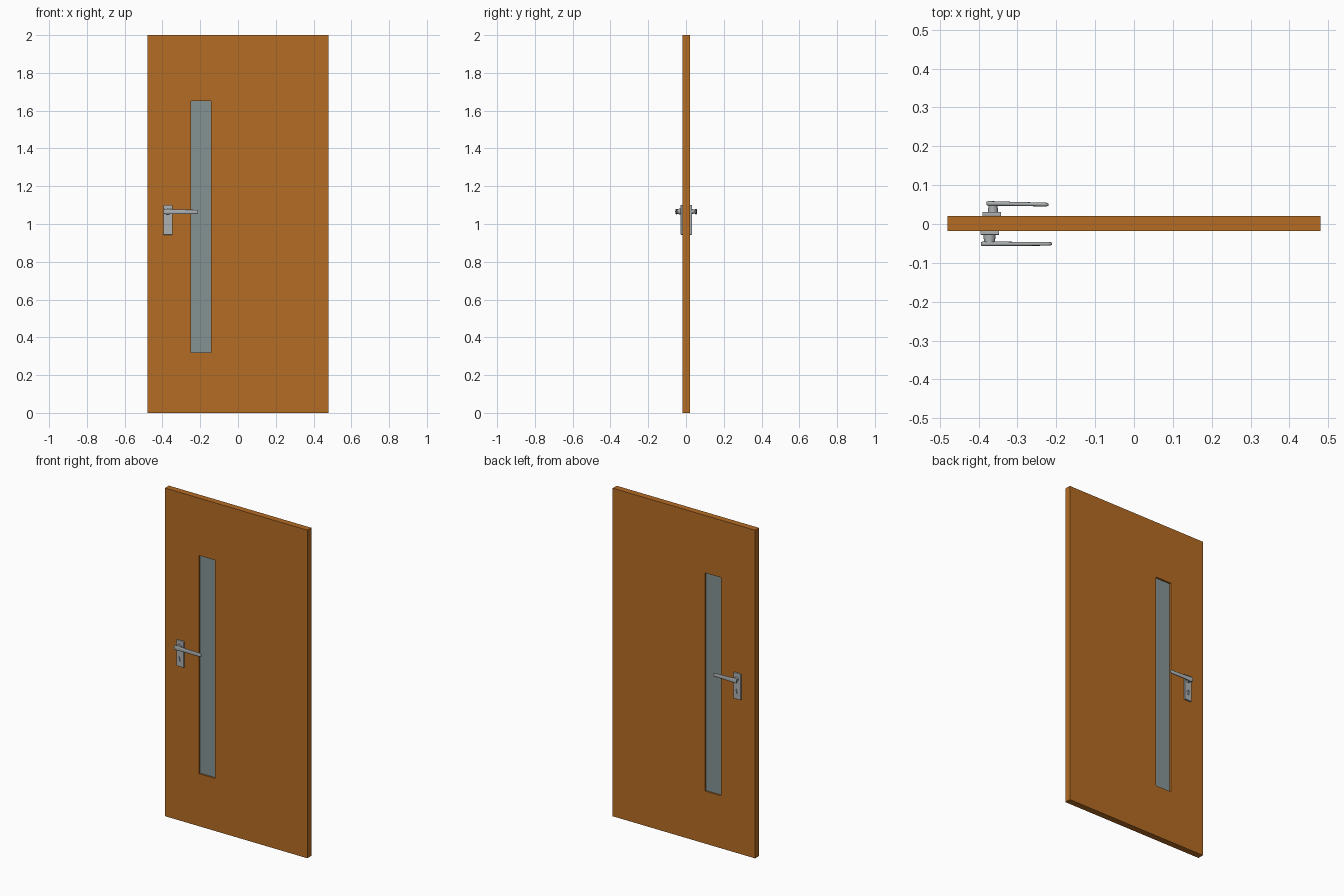
import bpy, bmesh, math
from mathutils import Matrix

if "Cube" in bpy.data.objects:
    bpy.data.objects.remove(bpy.data.objects["Cube"])


def material(name, rgb):
    m = bpy.data.materials.new(name)
    m.diffuse_color = (*rgb, 1)
    m.use_nodes = True
    m.node_tree.nodes["Principled BSDF"].inputs["Base Color"].default_value = m.diffuse_color
    return m


WOOD = material("orange wood", (0.46, 0.15, 0.017))
GLASS = material("grey glass", (0.235, 0.296, 0.296))
METAL = material("satin metal", (0.42, 0.44, 0.45))


def add_object(name, bm, mat, smooth=False):
    bmesh.ops.recalc_face_normals(bm, faces=bm.faces)
    me = bpy.data.meshes.new(name)
    bm.to_mesh(me)
    bm.free()
    me.materials.append(mat)
    ob = bpy.data.objects.new(name, me)
    bpy.context.collection.objects.link(ob)
    bpy.ops.object.select_all(action='DESELECT')
    bpy.context.view_layer.objects.active = ob
    ob.select_set(True)
    if smooth:
        bpy.ops.object.shade_smooth_by_angle(angle=math.radians(40))
    return ob


def box(name, lo, hi, mat, bevel=0):
    bm = bmesh.new()
    size = [b - a for a, b in zip(lo, hi)]
    mid = [(a + b) / 2 for a, b in zip(lo, hi)]
    bmesh.ops.create_cube(bm, size=1, matrix=Matrix.Translation(mid) @ Matrix.Diagonal((*size, 1)))
    if bevel:
        bmesh.ops.bevel(bm, geom=bm.edges[:], offset=bevel, segments=2, affect='EDGES', profile=0.5)
    return add_object(name, bm, mat)


def prism(name, outline, y0, y1, mat, smooth=False):
    """Extrude an x-z outline along y."""
    bm = bmesh.new()
    rings = [[bm.verts.new((x, y, z)) for x, z in outline] for y in (y0, y1)]
    n = len(outline)
    for r in rings:
        bm.faces.new(r)
    for i in range(n):
        j = (i + 1) % n
        bm.faces.new((rings[0][i], rings[0][j], rings[1][j], rings[1][i]))
    return add_object(name, bm, mat, smooth)


def circle(cx, cz, r, n=24):
    return [(cx + r * math.cos(2 * math.pi * i / n), cz + r * math.sin(2 * math.pi * i / n)) for i in range(n)]


def cut(target, cutter):
    mod = target.modifiers.new("cut", 'BOOLEAN')
    mod.object = cutter
    mod.operation = 'DIFFERENCE'
    mod.solver = 'EXACT'
    bpy.context.view_layer.objects.active = target
    bpy.ops.object.modifier_apply(modifier=mod.name)
    bpy.data.objects.remove(cutter)


def lever(name, sections):
    """Loft rounded-box sections given as (x, y, z, half depth, half height)."""
    bm = bmesh.new()
    n, rings = 20, []
    for x, y, z, ry, rz in sections:
        ring = []
        for i in range(n):
            c, s = math.cos(2 * math.pi * i / n), math.sin(2 * math.pi * i / n)
            ring.append(bm.verts.new((x, y + ry * math.copysign(abs(c) ** 0.65, c),
                                      z + rz * math.copysign(abs(s) ** 0.65, s))))
        rings.append(ring)
    for a, b in zip(rings, rings[1:]):
        for i in range(n):
            j = (i + 1) % n
            bm.faces.new((a[i], a[j], b[j], b[i]))
    bm.faces.new(rings[0])
    bm.faces.new(rings[-1])
    return add_object(name, bm, METAL, True)


# Door leaf with a tall window opening
Y0, Y1 = -0.018, 0.02
leaf = box("door_leaf", (-0.48, Y0, 0), (0.48, Y1, 2), WOOD)
cut(leaf, box("window_cutter", (-0.249, -0.1, 0.32), (-0.143, 0.1, 1.65), WOOD))
box("window_glass", (-0.249, -0.008, 0.32), (-0.143, 0.010, 1.65), GLASS)

# Handle sets: side, direction, door face, plate depth, centre x, neck radius, lever length, lever y at root and tip
sets = (("front", -1, Y0, 0.010, -0.371, 0.0155, 0.183, -0.051, -0.051),
        ("back", 1, Y1, 0.011, -0.366, 0.013, 0.160, 0.053, 0.050))
for side, d, face, depth, cx, r, length, ya, yb in sets:
    # Plate with a keyhole recess
    y_plate = face + d * depth
    plate = box(side + "_plate", (cx - 0.024, min(face, y_plate), 0.943),
                (cx + 0.024, max(face, y_plate), 1.101), METAL, 0.0015)
    key = [(cx + 0.0085 * math.sin(a), 0.998 + 0.0085 * math.cos(a))
           for a in [math.radians(-150 + 20 * i) for i in range(16)]]
    key += [(cx + 0.0045, 0.977), (cx - 0.0045, 0.977)]
    cut(plate, prism("keyhole_cutter", key, y_plate - d * 0.006, y_plate + d * 0.02, METAL))
    # Neck with a wider collar
    nx = cx - 0.001 if side == "front" else cx + 0.003
    prism(side + "_neck", circle(nx, 1.066, r * 0.9), y_plate - d * 0.002, ya, METAL, True)
    prism(side + "_collar", circle(nx, 1.066, r), y_plate - d * 0.002, y_plate + d * 0.010, METAL, True)
    # Lever, thicker at the root with rounded ends
    x0 = -0.394 if side == "front" else -0.380
    shape = ((0, 0.55, 0.5), (0.01, 0.85, 0.8), (0.035, 1, 0.97), (0.12, 1, 1), (0.25, 0.95, 0.92),
             (0.45, 0.88, 0.82), (0.93, 0.82, 0.76), (0.975, 0.75, 0.62), (1, 0.5, 0.4))
    lever(side + "_lever", [(x0 + t * length, ya + (yb - ya) * t, 1.066 - 0.002 * t, 0.006 * a, 0.0145 * b)
                            for t, a, b in shape])
